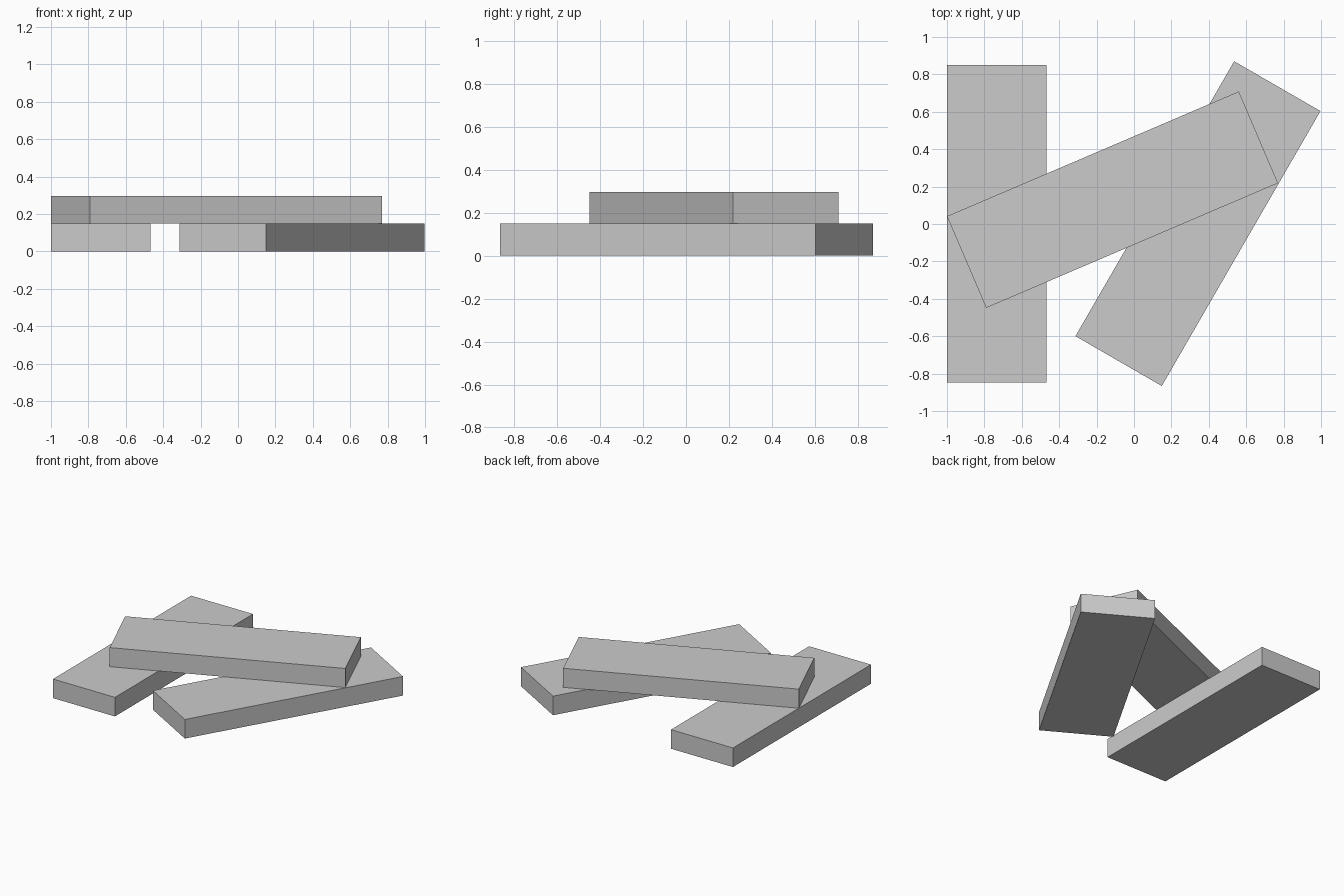
import bpy
from math import radians

cube = bpy.data.objects.get("Cube")
if cube:
    bpy.data.objects.remove(cube, do_unlink=True)

LENGTH, WIDTH, THICK = 1.697, 0.533, 0.1485

# One plain grey for all planks
grey = bpy.data.materials.new("plain_grey")
grey.use_nodes = True
colour = (0.6, 0.6, 0.6, 1)
grey.diffuse_color = colour
grey.node_tree.nodes["Principled BSDF"].inputs["Base Color"].default_value = colour


def plank(name, x, y, layer, angle):
    """Flat plank with its length turned by angle from the x axis."""
    bpy.ops.mesh.primitive_cube_add(size=1, location=(x, y, (layer + 0.5) * THICK),
                                    rotation=(0, 0, radians(angle)))
    obj = bpy.context.object
    obj.name = name
    obj.scale = (LENGTH, WIDTH, THICK)
    bpy.ops.object.transform_apply(location=False, rotation=False, scale=True)
    obj.data.materials.append(grey)


# Two planks on the ground, one laid across them
plank("right_lower_plank", -0.733, 0.002, 0, 90)
plank("left_lower_plank", 0.342, 0.002, 0, 60)
plank("crossing_plank", -0.115, 0.13, 1, 23.15)
